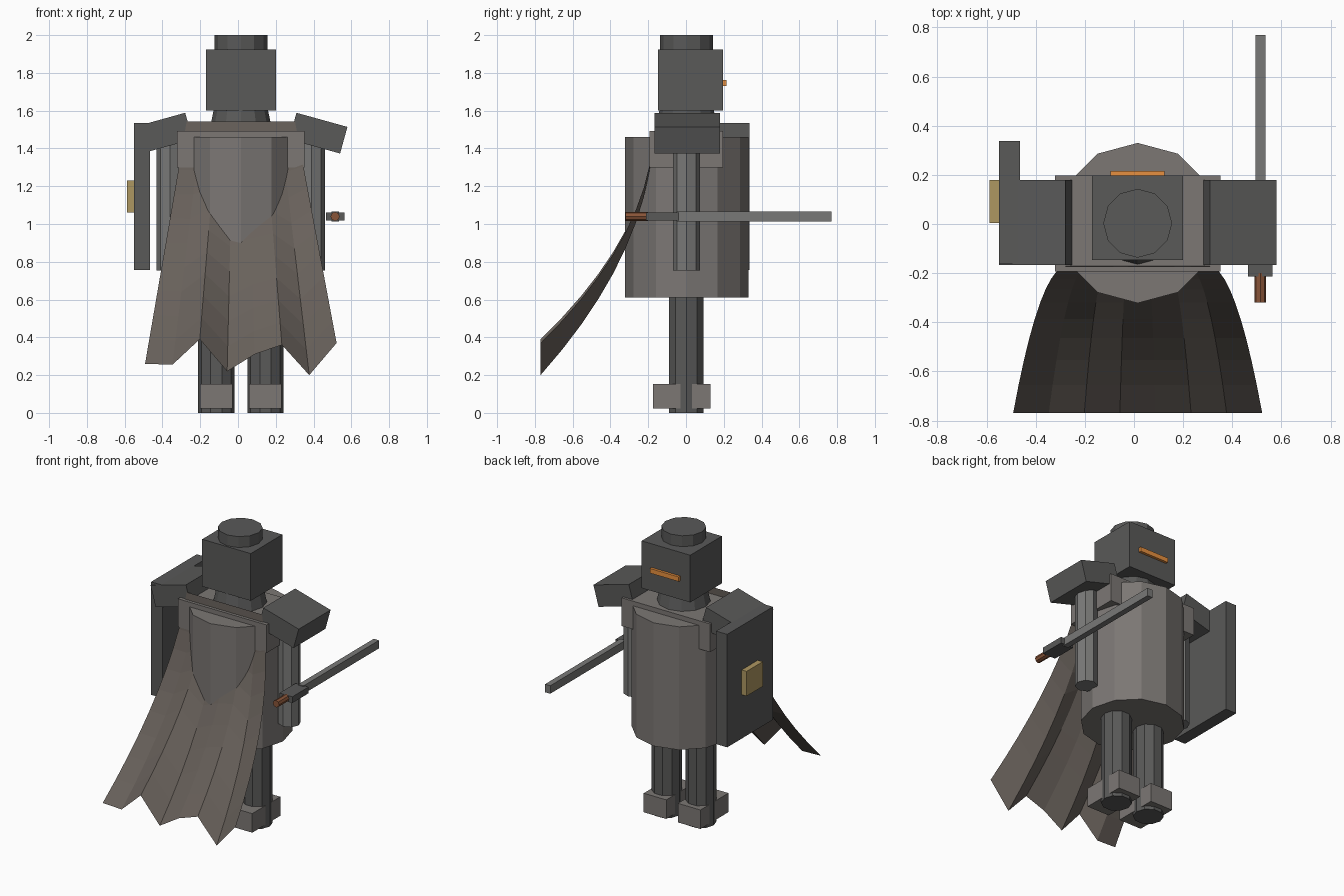
import bpy, bmesh, math
from mathutils import Matrix

if "Cube" in bpy.data.objects:
    bpy.data.objects.remove(bpy.data.objects["Cube"])

CX = 0.015  # body axis


def material(name, rgb):
    m = bpy.data.materials.new(name)
    m.diffuse_color = (*rgb, 1)
    m.use_nodes = True
    m.node_tree.nodes["Principled BSDF"].inputs["Base Color"].default_value = m.diffuse_color
    return m


DARK = material("dark_steel", (0.10, 0.10, 0.098))
PLATE = material("plate", (0.20, 0.185, 0.175))
CLOTH = material("cloth", (0.14, 0.12, 0.105))
STEEL = material("steel", (0.19, 0.19, 0.185))
GLOW = material("glow", (0.80, 0.28, 0.05))
BRASS = material("brass", (0.42, 0.31, 0.12))
LEATHER = material("leather", (0.25, 0.09, 0.04))


def finish(name, bm, mat):
    me = bpy.data.meshes.new(name)
    bm.to_mesh(me)
    bm.free()
    me.materials.append(mat)
    ob = bpy.data.objects.new(name, me)
    bpy.context.collection.objects.link(ob)
    return ob


def box(name, x, y, z, mat, tilt=0):
    """Box from (min, max) ranges, tilted about its own y axis."""
    bm = bmesh.new()
    size = [b - a for a, b in (x, y, z)]
    mid = [(a + b) / 2 for a, b in (x, y, z)]
    mx = (Matrix.Translation(mid) @ Matrix.Rotation(tilt, 4, 'Y')
          @ Matrix.Diagonal((*size, 1)))
    bmesh.ops.create_cube(bm, size=1, matrix=mx)
    return finish(name, bm, mat)


def cyl(name, x, y, z, r, sides, mat, r_top=None, along_y=None):
    """Upright cylinder over z range, or lying over the along_y range at height z."""
    bm = bmesh.new()
    lo, hi = along_y or z
    if along_y:
        mx = Matrix.Translation((x, (lo + hi) / 2, z)) @ Matrix.Rotation(math.pi / 2, 4, 'X')
    else:
        mx = Matrix.Translation((x, y, (lo + hi) / 2))
    bmesh.ops.create_cone(bm, cap_ends=True, segments=sides, radius1=r,
                          radius2=r if r_top is None else r_top,
                          depth=hi - lo, matrix=mx @ Matrix.Rotation(math.pi / 2, 4, 'Z'))
    return finish(name, bm, mat)


# Head, cap, visor and neck
box("helmet", (-0.17, 0.20), (-0.147, 0.197), (1.60, 1.925), DARK)
cyl("helmet_cap", CX, 0.003, (1.90, 2.0), 0.14, 12, DARK)
box("visor_slit", (-0.095, 0.125), (0.19, 0.215), (1.73, 1.762), GLOW)
cyl("neck", CX, 0.003, (1.47, 1.62), 0.172, 12, DARK, r_top=0.14)

# Torso and chest plate
cyl("torso", CX, 0.004, (0.612, 1.46), 0.326, 12, PLATE)
box("chest_plate", (-0.322, 0.352), (-0.193, 0.197), (1.298, 1.492), PLATE)

# Paired shoulder plates, arms, legs and boots
for side, s in (("left", -1), ("right", 1)):
    px = CX + s * 0.41
    box(side + "_shoulder_plate", (px - 0.14, px + 0.14), (-0.167, 0.18),
        (1.408, 1.554), DARK, tilt=s * math.radians(15.5))
    cyl(side + "_arm", CX + s * 0.375, 0.002, (0.755, 1.44), 0.071, 8, STEEL)
    lx = CX + s * 0.13
    cyl(side + "_leg", lx, 0.002, (0.0, 0.66), 0.096, 10, DARK)
    box(side + "_boot", (lx - 0.086, lx + 0.086), (-0.175, 0.13), (0.022, 0.153), PLATE)

# Shield with emblem plate
box("shield", (-0.55, -0.465), (-0.16, 0.337), (0.757, 1.535), DARK)
box("shield_plate", (-0.588, -0.54), (0.004, 0.18), (1.06, 1.23), BRASS)

# Sword
box("sword_blade", (0.495, 0.535), (-0.05, 0.77), (1.012, 1.067), STEEL)
box("sword_guard", (0.465, 0.563), (-0.213, -0.037), (1.018, 1.061), DARK)
cyl("sword_grip", 0.514, 0, 1.04, 0.024, 8, LEATHER, along_y=(-0.32, -0.20))

# Cape: flares outward with a ragged hem
hem = [0.26, 0.255, 0.39, 0.22, 0.31, 0.36, 0.20, 0.37]
rows, cols = 10, len(hem)
bm = bmesh.new()
grid = []
for i in range(rows + 1):
    t = i / rows
    half = 0.287 + 0.22 * t
    grid.append([bm.verts.new((CX + half * (2 * j / (cols - 1) - 1),
                               -0.17 - 0.6 * t * t,
                               1.542 + (h - 1.542) * t))
                 for j, h in enumerate(hem)])
for a, b in zip(grid, grid[1:]):
    for j in range(cols - 1):
        bm.faces.new((a[j], b[j], b[j + 1], a[j + 1]))
finish("cape", bm, CLOTH)
